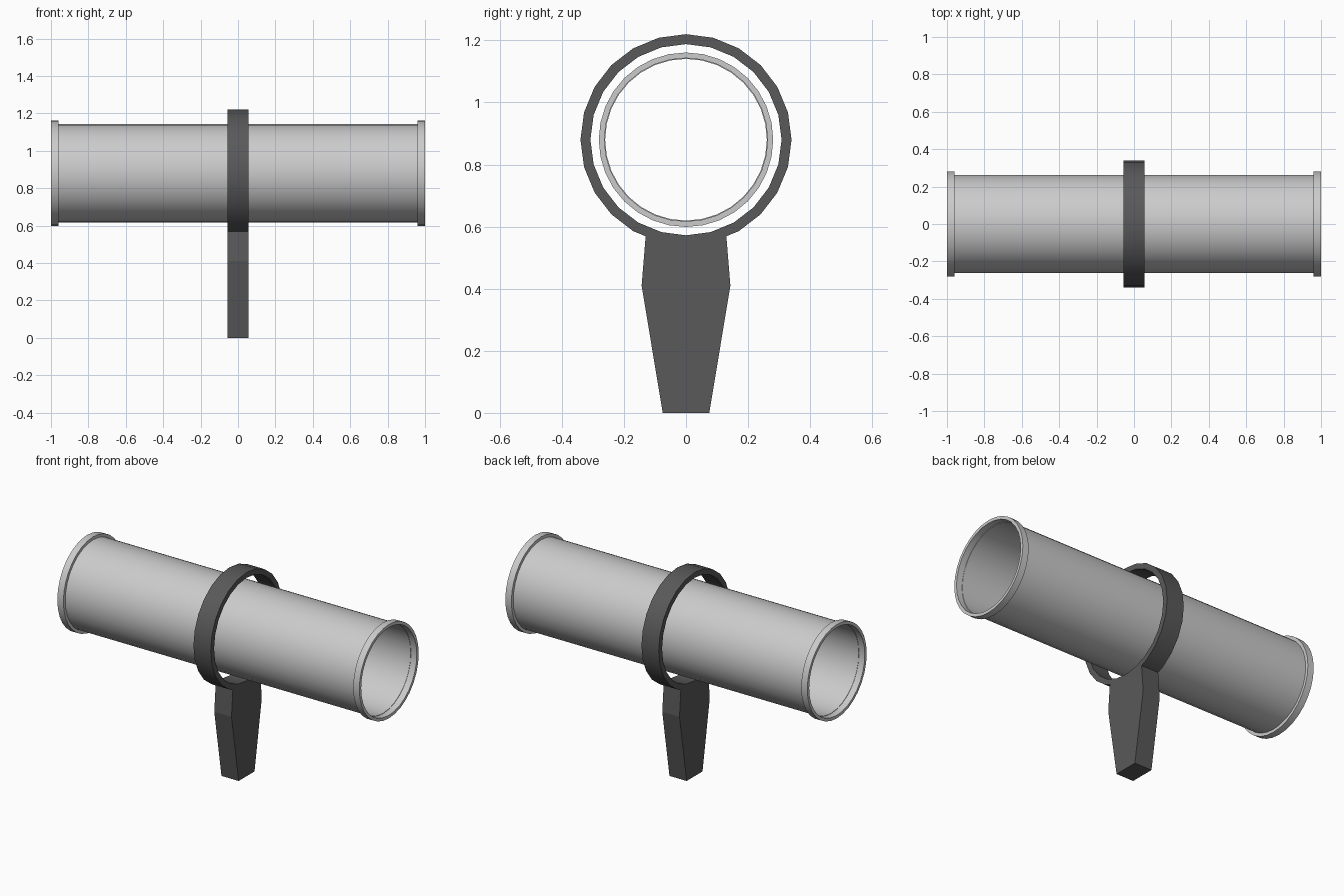
import bpy
import bmesh
from math import sin, cos, tau, radians

if "Cube" in bpy.data.objects:
    bpy.data.objects.remove(bpy.data.objects["Cube"])

AXIS_Z = 0.88     # height of the tube axis
HALF_W = 0.057    # half width of ring and leg along x

dark = bpy.data.materials.new("dark_grey")
dark.diffuse_color = (0.1, 0.1, 0.1, 1)
dark.use_nodes = True
dark.node_tree.nodes["Principled BSDF"].inputs["Base Color"].default_value = dark.diffuse_color


def finish(bm, name, material=None, smooth=False):
    bmesh.ops.recalc_face_normals(bm, faces=bm.faces)
    mesh = bpy.data.meshes.new(name)
    bm.to_mesh(mesh)
    bm.free()
    obj = bpy.data.objects.new(name, mesh)
    bpy.context.collection.objects.link(obj)
    if material:
        mesh.materials.append(material)
    if smooth:
        bpy.context.view_layer.objects.active = obj
        obj.select_set(True)
        bpy.ops.object.shade_smooth_by_angle(angle=radians(30))
        obj.select_set(False)
    return obj


def hollow_ring(name, x0, x1, r_in, r_out, sides, material=None, smooth=False):
    """Rectangular section swept around the tube axis."""
    bm = bmesh.new()
    section = [(x0, r_in), (x1, r_in), (x1, r_out), (x0, r_out)]
    loops = []
    for i in range(sides):
        a = tau * i / sides
        loops.append([bm.verts.new((x, r * sin(a), AXIS_Z + r * cos(a)))
                      for x, r in section])
    for i in range(sides):
        p, q = loops[i], loops[(i + 1) % sides]
        for k in range(4):
            m = (k + 1) % 4
            bm.faces.new((p[k], p[m], q[m], q[k]))
    return finish(bm, name, material, smooth)


# Thin-walled tube with a raised rim at each end
hollow_ring("tube", -0.962, 0.962, 0.2605, 0.263, 32, smooth=True)
hollow_ring("rim_left", -1.0, -0.96, 0.263, 0.281, 32, smooth=True)
hollow_ring("rim_right", 0.96, 1.0, 0.263, 0.281, 32, smooth=True)

# Holder ring around the tube
hollow_ring("holder_ring", -HALF_W, HALF_W, 0.308, 0.34, 24, dark, smooth=True)

# Tapered leg, its top following the underside of the ring
half = [(0.075, 0.0), (0.143, 0.41), (0.13, 0.569), (0.088, 0.5516)]
outline = half + [(0.0, 0.54)] + [(-y, z) for y, z in reversed(half)]
bm = bmesh.new()
face = bm.faces.new([bm.verts.new((-HALF_W, y, z)) for y, z in outline])
extruded = bmesh.ops.extrude_face_region(bm, geom=[face], use_keep_orig=True)
bmesh.ops.translate(bm, vec=(2 * HALF_W, 0, 0),
                    verts=[v for v in extruded["geom"] if isinstance(v, bmesh.types.BMVert)])
finish(bm, "leg", dark)
